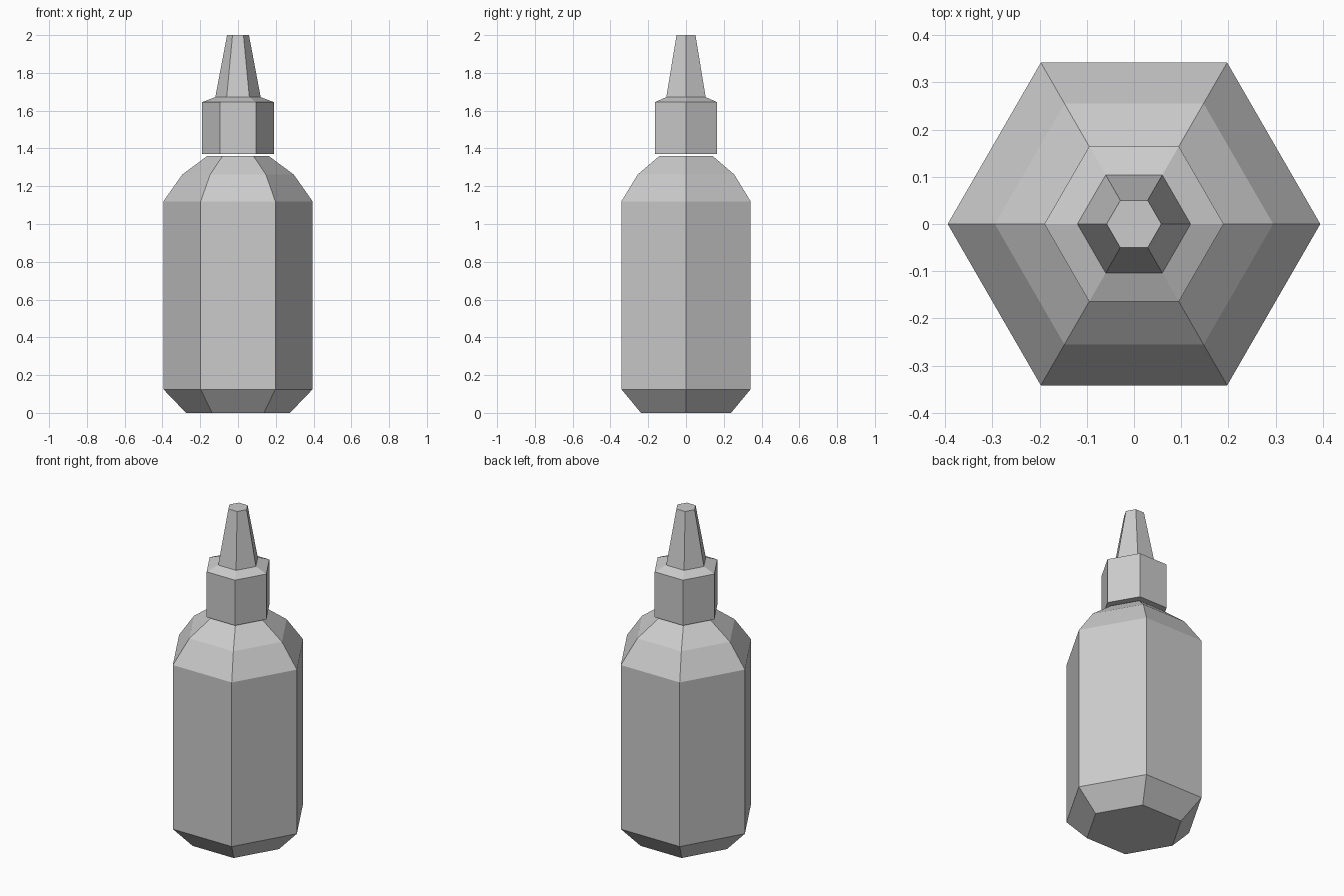
import bpy
import bmesh
from math import cos, sin, tau

cube = bpy.data.objects.get("Cube")
if cube:
    bpy.data.objects.remove(cube, do_unlink=True)

grey = bpy.data.materials.new("light grey plastic")
grey.use_nodes = True
colour = (0.6, 0.6, 0.6, 1)
grey.diffuse_color = colour
grey.node_tree.nodes["Principled BSDF"].inputs["Base Color"].default_value = colour

SIDES = 6


def lathe(name, profile):
    """Closed six-sided solid from (radius, height) pairs, bottom to top."""
    bm = bmesh.new()
    rings = [[bm.verts.new((r * cos(tau * i / SIDES), r * sin(tau * i / SIDES), z))
              for i in range(SIDES)] for r, z in profile]
    for low, high in zip(rings, rings[1:]):
        for i in range(SIDES):
            j = (i + 1) % SIDES
            bm.faces.new((low[i], low[j], high[j], high[i]))
    bm.faces.new(rings[0][::-1])
    bm.faces.new(rings[-1])
    mesh = bpy.data.meshes.new(name)
    bm.to_mesh(mesh)
    bm.free()
    mesh.materials.append(grey)
    obj = bpy.data.objects.new(name, mesh)
    bpy.context.collection.objects.link(obj)
    return obj


# Bottle with chamfered base and rounded shoulder
lathe("bottle_body", [(0.275, 0), (0.395, 0.125), (0.395, 1.12),
                      (0.295, 1.262), (0.163, 1.36)])

# Screw cap with tapering nozzle
lathe("nozzle_cap", [(0.19, 1.37), (0.19, 1.645), (0.12, 1.672), (0.058, 2)])
